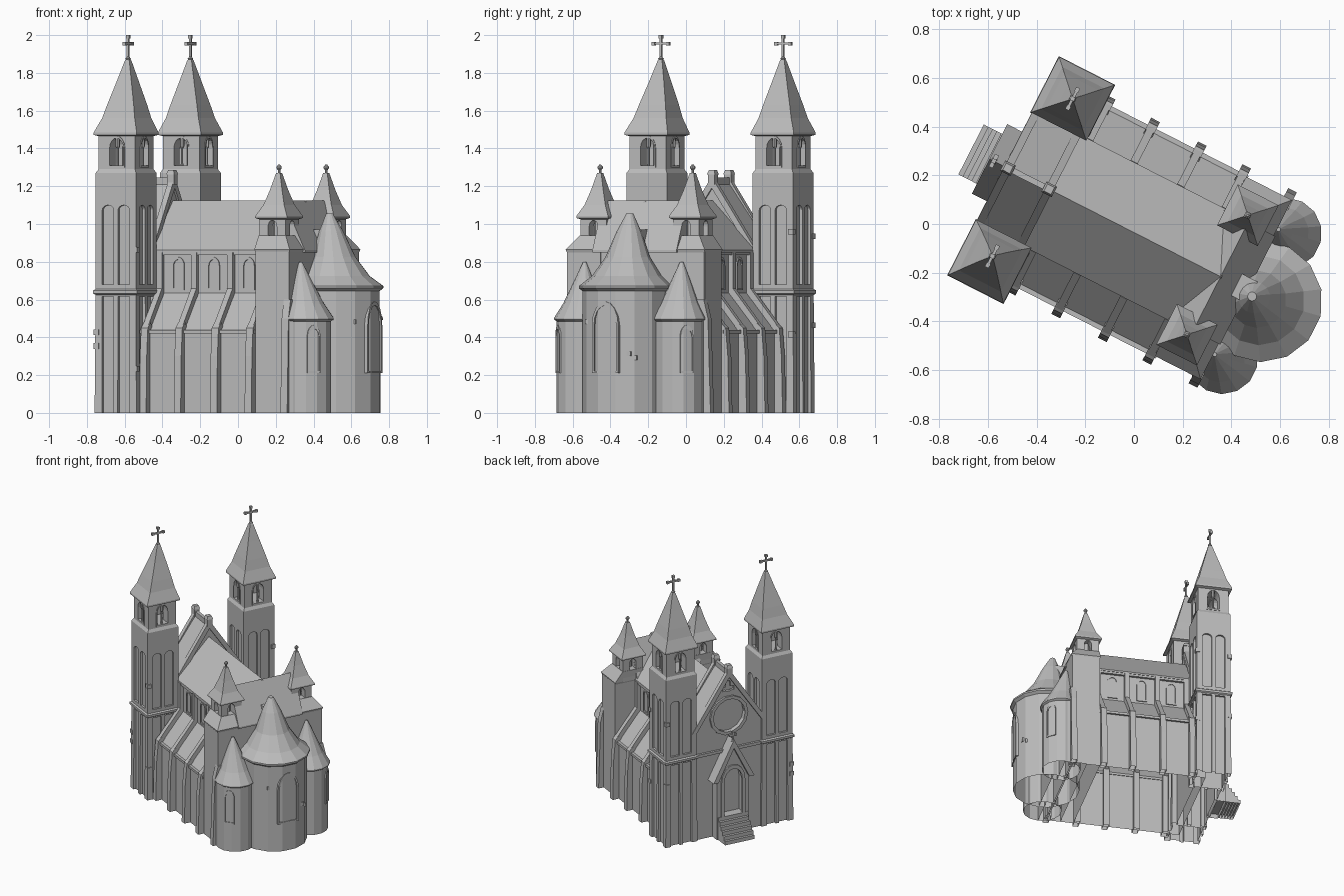
import bpy, bmesh, math, random
from mathutils import Matrix, Vector

cube = bpy.data.objects.get("Cube")
if cube:
    bpy.data.objects.remove(cube)

stone = bpy.data.materials.new("grey_stone")
stone.use_nodes = True
GREY = (0.5, 0.5, 0.5, 1)
stone.diffuse_color = GREY
stone.node_tree.nodes["Principled BSDF"].inputs["Base Color"].default_value = GREY
parts = []


def finish(name, bm, matrix=Matrix()):
    bmesh.ops.recalc_face_normals(bm, faces=bm.faces)
    mesh = bpy.data.meshes.new(name)
    bm.to_mesh(mesh)
    bm.free()
    mesh.transform(matrix)
    mesh.materials.append(stone)
    ob = bpy.data.objects.new(name, mesh)
    bpy.context.collection.objects.link(ob)
    parts.append(ob)
    return ob


def facing(x, y, angle):
    """Placement whose -Y side looks towards the given angle (degrees)."""
    return Matrix.Translation((x, y, 0)) @ Matrix.Rotation(math.radians(angle + 90), 4, "Z")


def box(name, x0, x1, y0, y1, z0, z1):
    bm = bmesh.new()
    bmesh.ops.create_cube(bm, size=1)
    for v in bm.verts:
        v.co = Vector(((x0 + x1) / 2 + v.co.x * (x1 - x0),
                       (y0 + y1) / 2 + v.co.y * (y1 - y0),
                       (z0 + z1) / 2 + v.co.z * (z1 - z0)))
    return finish(name, bm)


def prism(name, profile, depth, matrix):
    """XZ profile extruded symmetrically along Y."""
    bm = bmesh.new()
    face = bm.faces.new([bm.verts.new((x, -depth / 2, z)) for x, z in profile])
    new = bmesh.ops.extrude_face_region(bm, geom=[face])["geom"]
    bmesh.ops.translate(bm, vec=(0, depth, 0), verts=[g for g in new if isinstance(g, bmesh.types.BMVert)])
    return finish(name, bm, matrix)


def along(name, profile, x0, x1):
    return prism(name, profile, x1 - x0, facing((x0 + x1) / 2, 0, 0))


def frame(name, outer, inner, depth, matrix):
    """Raised border between two matching outlines."""
    bm = bmesh.new()
    loops = [[bm.verts.new((x, y, z)) for x, z in pts]
             for pts, y in ((outer, -depth), (inner, -depth), (inner, depth), (outer, depth))]
    n = len(outer)
    for k in range(4):
        a, b = loops[k], loops[(k + 1) % 4]
        for i in range(n):
            j = (i + 1) % n
            bm.faces.new((a[i], a[j], b[j], b[i]))
    return finish(name, bm, matrix)


def loft(name, rings, sides, x, y):
    """Stacked rings of (half width, height, x shift, y shift)."""
    bm = bmesh.new()
    k = 1 / math.cos(math.pi / sides)
    loops = []
    for ring in rings:
        r, z, dx, dy = (tuple(ring) + (0, 0))[:4]
        angles = [2 * math.pi * (i + 0.5) / sides for i in range(sides)]
        loops.append([bm.verts.new((x + dx + r * k * math.cos(a), y + dy + r * k * math.sin(a), z)) for a in angles])
    for a, b in zip(loops, loops[1:]):
        for i in range(sides):
            j = (i + 1) % sides
            bm.faces.new((a[i], a[j], b[j], b[i]))
    bm.faces.new(loops[0])
    bm.faces.new(loops[-1])
    return finish(name, bm)


def arch(w, z0, z1, x=0, rise=1.3):
    spring = z1 - w * rise
    arc = [(x + w * math.cos(t * math.pi / 8), spring + w * rise * math.sin(t * math.pi / 8)) for t in range(9)]
    return [(x - w, z0), (x + w, z0)] + arc


def circle(r, z, n=14):
    return [(r * math.cos(2 * math.pi * i / n), z + r * math.sin(2 * math.pi * i / n)) for i in range(n)]


def gable(w, base, eave, peak):
    return [(-w, base), (w, base), (w, eave), (0, peak), (-w, eave)]


def chevron(w, eave, peak, thick):
    return [(-w, eave), (0, peak), (w, eave), (w - thick * .6, eave), (0, peak - thick), (thick * .6 - w, eave)]


def carve(ob, cutters):
    bpy.context.view_layer.objects.active = ob
    for c in cutters:
        mod = ob.modifiers.new("cut", "BOOLEAN")
        mod.object, mod.operation, mod.solver = c, "DIFFERENCE", "EXACT"
        bpy.ops.object.modifier_apply(modifier=mod.name)
        parts.remove(c)
        bpy.data.objects.remove(c)


def cross(name, x, y, z0, z1, arm):
    t, bar = 0.006, z1 - (z1 - z0) * 0.36
    box(name + "_post", x - t, x + t, y - t, y + t, z0, z1)
    box(name + "_arm", x - t, x + t, y - arm, y + arm, bar - t, bar + t)
    for dy, z in ((arm, bar), (-arm, bar), (0, z1 - 0.009)):
        box(name + "_tip", x - 0.009, x + 0.009, y + dy - 0.009, y + dy + 0.009, z - 0.009, z + 0.009)
    loft(name + "_ball", [(0.005, z0 - 0.01), (0.014, z0), (0.005, z0 + 0.012)], 8, x, y)


# Nave with aisles, clerestory and roof
half = [(.405, 0), (.405, .43), (.235, .635), (.235, .85)]
along("nave_walls", half + [(0, 1.09)] + [(-x, z) for x, z in reversed(half)], -.42, .42)
along("nave_roof", gable(.257, .85, .862, 1.125), -.38, .42)
for s in (-1, 1):
    box("aisle_eave", -.4, .33, s * .41 - .01, s * .41 + .01, .42, .438)
    box("nave_cornice", -.37, .33, s * .243 - .01, s * .243 + .01, .835, .855)
    for u in (-.32, -.115, .1, .305):
        pier = [(s * .38, 0), (s * .452, 0), (s * .445, .3), (s * .432, .45), (s * .4, .48), (s * .38, .46)]
        along("aisle_buttress", pier, u - .02, u + .02)
        rib = [(s * .2, .55), (s * .425, .42), (s * .425, .455), (s * .25, .67), (s * .2, .67)]
        along("aisle_rib", rib, u - .016, u + .016)
        box("clerestory_pilaster", u - .017, u + .017, s * .24 - .02, s * .24 + .02, .55, .85)
    for u in (-.217, -.008, .2):
        frame("clerestory_window", arch(.036, .65, .825), arch(.028, .662, .812), .007, facing(u, s * .235, s * 90))

# West block between the towers, with gables, rose window and band
west = along("west_front", gable(.275, 0, .84, 1.225), -.565, -.37)
carve(west, [prism("rose_cutter", circle(.128, .9), .05, facing(-.565, 0, 180)),
             prism("niche_cutter", arch(.018, 1.08, 1.16), .04, facing(-.565, 0, 180)),
             box("niche_arm_cutter", -.585, -.545, -.045, .045, 1.085, 1.115)])
frame("rose_frame", circle(.148, .9), circle(.124, .9), .014, facing(-.565, 0, 180))
for u in (-.565, -.375):
    prism("gable_coping", chevron(.29, .82, 1.25, .06), .032, facing(u, 0, 180))
    box("gable_knob", u - .02, u + .02, -.02, .02, 1.21, 1.27)
    loft("gable_knob_cap", [(.024, 1.262), (.016, 1.285)], 4, u, 0)
box("ridge_crest", -.56, -.38, -.012, .012, 1.2, 1.245)
box("west_band", -.582, -.5, -.27, .27, .63, .652)

# Porch, doorway and steps
porch = along("porch", gable(.125, 0, .46, .69), -.63, -.55)
carve(porch, [prism("door_cutter", arch(.08, .17, .53), .12, facing(-.63, 0, 180))])
frame("door_frame", arch(.092, .16, .55), arch(.07, .17, .52), .01, facing(-.63, 0, 180))
prism("porch_roof", chevron(.16, .44, .745, .065), .1, facing(-.6, 0, 180))
cross("porch_cross", -.63, 0, .73, .8, .02)
for i in range(6):
    box("step", -.735 + i * .02, -.57, -.115, .115, 0, .028 * (i + 1))

# West towers
for s in (-1, 1):
    u, v = -.458, s * .375
    lean = .012 - s * .012
    shaft = loft("tower_shaft", [(.124, 0), (.12, .64), (.12, 1.27), (.108, 1.29)], 4, u, v)
    cuts = []
    for a in (0, 90, 180, 270):
        r = math.radians(a)
        place = facing(u + .12 * math.cos(r), v + .12 * math.sin(r), a)
        for x in (-.047, .047):
            cuts.append(prism("panel_cutter", arch(.034, .68, 1.1, x, .8), .03, place))
            slot = [(x - .034, -.05), (x + .034, -.05), (x + .034, .615), (x - .034, .615)]
            cuts.append(prism("slot_cutter", slot, .03, place))
    carve(shaft, cuts)
    loft("tower_band", [(.12, .625), (.13, .632), (.13, .648), (.12, .656)], 4, u, v)
    belfry = loft("belfry", [(.108, 1.28), (.108, 1.48)], 4, u, v)
    carve(belfry, [prism("bell_cutter", arch(.042, 1.31, 1.455), .4, facing(u, v, a)) for a in (0, 90)])
    for a in (0, 90, 180, 270):
        r = math.radians(a)
        c = (u + .098 * math.cos(r), v + .098 * math.sin(r))
        loft("belfry_column", [(.008, 1.3), (.006, 1.32), (.006, 1.4), (.011, 1.41), (.011, 1.46)], 8, *c)
        frame("belfry_surround", arch(.048, 1.298, 1.466), arch(.041, 1.31, 1.455), .004,
              facing(u + .108 * math.cos(r), v + .108 * math.sin(r), a))
    loft("tower_roof", [(.108, 1.465), (.128, 1.472), (.128, 1.484), (.097, 1.56, 0, lean * .3),
                        (.079, 1.63, 0, lean * .5), (.045, 1.75, 0, lean * .8), (.013, 1.865, 0, lean),
                        (.004, 1.88, 0, lean)], 4, u, v)
    cross("tower_cross", u, v + lean, 1.875, 2.0, .042)

# Transept with two turrets
box("transept", .328, .525, -.41, .41, 0, .855)
prism("transept_roof", [(.3, .85), (.54, .85), (.54, .862), (.415, 1.125), (.3, .862)], .5, Matrix())
for s in (-1, 1):
    u, v = .4, s * .275
    loft("turret_base", [(.1, .5, .028, s * .033), (.1, .85, .028, s * .033), (.105, .865, .028, s * .033),
                         (.08, .94)], 4, u, v)
    turret = loft("turret", [(.078, .86), (.078, 1.04)], 4, u, v)
    carve(turret, [prism("light_cutter", arch(.026, .92, 1.02), .3, facing(u, v, a)) for a in (0, 90)])
    loft("turret_core", [(.03, .9), (.03, 1.03)], 8, u, v)
    loft("turret_roof", [(.078, 1.025), (.094, 1.032), (.094, 1.042), (.062, 1.1), (.036, 1.18), (.012, 1.27)], 4, u, v)
    loft("turret_finial", [(.006, 1.26), (.006, 1.285), (.013, 1.295), (.013, 1.303), (.004, 1.315)], 8, u, v)
    along("transept_buttress", [(s * .35, 0), (s * .45, 0), (s * .435, .5), (s * .41, .6), (s * .35, .6)], .497, .537)


def apse(name, x, y, r, eave, roof, angle, half, z0, z1):
    loft(name + "_wall", [(r, 0), (r, eave)], 14, x, y)
    box(name + "_link", .515, x, y - r, y + r, 0, eave)
    loft(name + "_roof", roof, 14, x, y)
    t = math.radians(angle)
    place = facing(x + (r - .009) * math.cos(t), y + (r - .009) * math.sin(t), angle)
    frame(name + "_window", arch(half, z0, z1, 0, 1.6), arch(half * .84, z0 + .012, z1 - .02, 0, 1.6), .014, place)


# East end: main apse and two small side apses
apse("main_apse", .612, -.014, .224, .67,
     [(.224, .645), (.243, .66), (.243, .672), (.18, .725, -.01), (.115, .825, -.02),
      (.064, .96, -.035), (.018, 1.055, -.045)], -2, .08, .21, .59)
box("main_apse_roof_link", .45, .56, -.05, .05, .8, .97)
for s in (-1, 1):
    apse("side_apse", .574, s * .288 - .008, .13, .5,
         [(.13, .485), (.143, .494), (.143, .503), (.1, .58, -.01), (.05, .7, -.025), (.008, .8, -.035)],
         s * 46, .036, .21, .465)

# Loose projecting stones on the towers and apse
random.seed(4)
for s in (-1, 1):
    for i in range(4):
        z = random.uniform(.2, 1.1)
        du = random.choice((-.114, .114))
        box("projecting_stone", -.458 + du - .015, -.458 + du + .015, s * .485 - .015, s * .485 + .015, z, z + .03)
for a, z in ((-38, .47), (32, .3), (40, .28)):
    t = math.radians(a)
    x, y = .612 + .22 * math.cos(t), -.014 + .22 * math.sin(t)
    box("projecting_stone", x - .012, x + .012, y - .012, y + .012, z, z + .025)

# Leave the shell open underneath and turn the building to its final heading
turn = Matrix.Rotation(math.radians(-27), 4, "Z") @ Matrix.Translation((0, -.031, 0))
for ob in parts:
    bm = bmesh.new()
    bm.from_mesh(ob.data)
    base = [f for f in bm.faces if all(v.co.z < .001 for v in f.verts)]
    bmesh.ops.delete(bm, geom=base, context="FACES")
    bm.transform(turn)
    bm.to_mesh(ob.data)
    bm.free()
